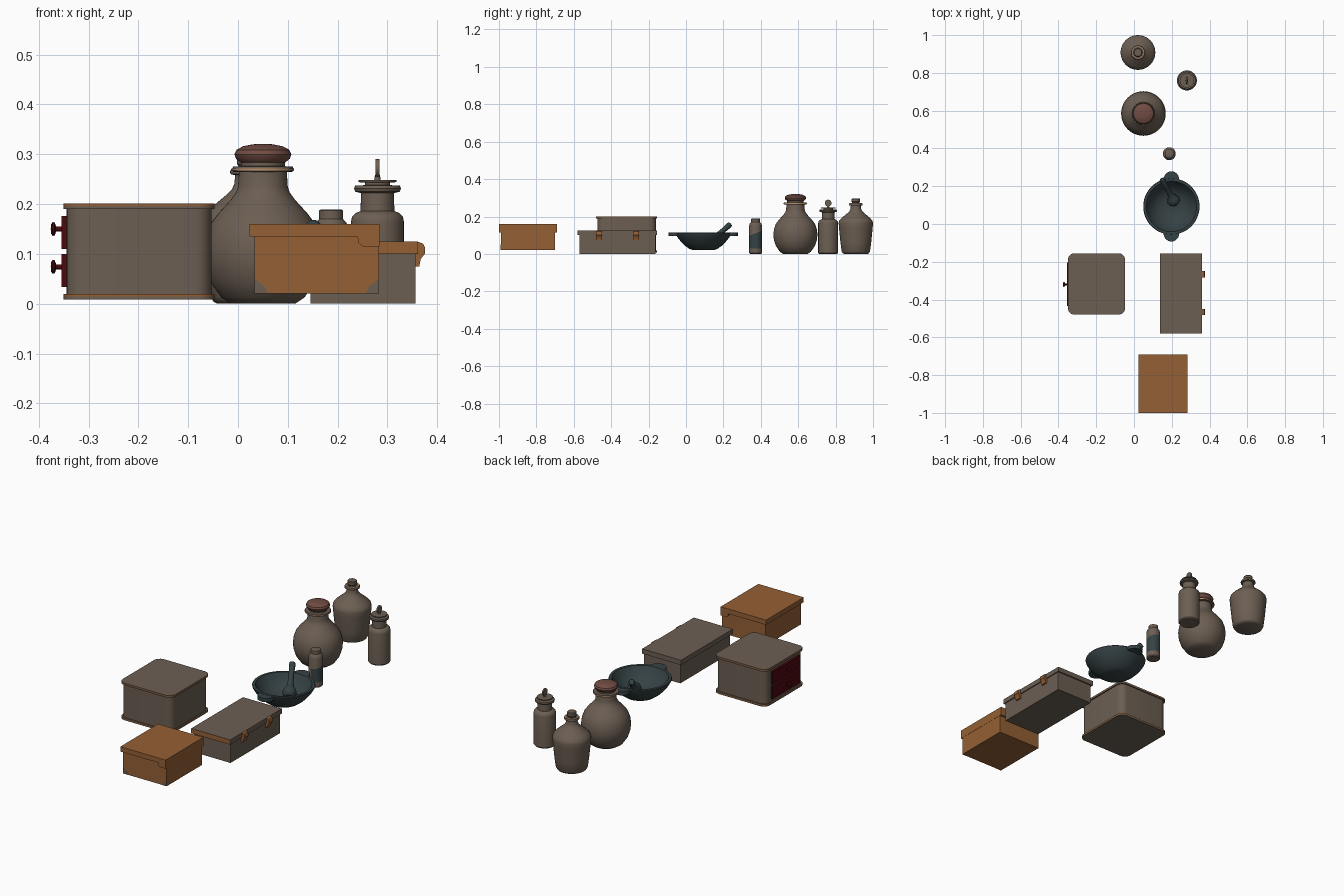
import bpy, bmesh, math
from mathutils import Vector

if "Cube" in bpy.data.objects:
    bpy.data.objects.remove(bpy.data.objects["Cube"])


def material(name, rgb):
    m = bpy.data.materials.new(name)
    m.diffuse_color = (*rgb, 1)
    m.use_nodes = True
    m.node_tree.nodes["Principled BSDF"].inputs["Base Color"].default_value = m.diffuse_color
    return m


CLAY = material("grey_brown", (0.150, 0.114, 0.086))
ORANGE = material("orange_leather", (0.30, 0.115, 0.035))
SLATE = material("dark_slate", (0.036, 0.054, 0.058))
RED = material("dark_red", (0.075, 0.002, 0.004))
CORK = material("red_brown", (0.165, 0.072, 0.056))
TAN = material("pale_tan", (0.50, 0.27, 0.14))


def finish(bm, name, mats, smooth=True):
    bmesh.ops.recalc_face_normals(bm, faces=bm.faces)
    me = bpy.data.meshes.new(name)
    bm.to_mesh(me)
    bm.free()
    ob = bpy.data.objects.new(name, me)
    bpy.context.collection.objects.link(ob)
    for m in mats:
        me.materials.append(m)
    if smooth:
        bpy.ops.object.select_all(action='DESELECT')
        ob.select_set(True)
        bpy.context.view_layer.objects.active = ob
        bpy.ops.object.shade_smooth_by_angle(angle=math.radians(35))
    return ob


def box(name, x, y, z, mat, accent=None, rule=None, round_r=0):
    """Box from ranges; optional rounded upright edges, accent colour where rule(normal) holds."""
    bm = bmesh.new()
    bmesh.ops.create_cube(bm, size=1)
    for v in bm.verts:
        v.co = [(r[0] + r[1]) / 2 + c * (r[1] - r[0]) for c, r in zip(v.co, (x, y, z))]
    if round_r:
        edges = [e for e in bm.edges if abs(e.verts[0].co.z - e.verts[1].co.z) > 1e-5]
        bmesh.ops.bevel(bm, geom=edges, offset=round_r, segments=6, profile=0.5, affect='EDGES')
    bm.normal_update()
    if accent:
        for f in bm.faces:
            f.material_index = int(rule(f.normal))
    return finish(bm, name, [mat, accent or mat], bool(round_r))


def prism(name, pts, offset, mat):
    """Extrude a flat outline of 3D points along an offset."""
    bm = bmesh.new()
    f = bm.faces.new([bm.verts.new(p) for p in pts])
    r = bmesh.ops.extrude_face_region(bm, geom=[f])
    bmesh.ops.translate(bm, vec=offset, verts=[v for v in r['geom'] if isinstance(v, bmesh.types.BMVert)])
    return finish(bm, name, [mat])


def lathe(name, profile, loc, mat, axis=(0, 0, 1), sides=40):
    """Revolve (radius, height) points round a given axis."""
    bm = bmesh.new()
    rows = []
    for r, h in profile:
        n = 1 if r == 0 else sides
        rows.append([bm.verts.new((r * math.cos(2 * math.pi * i / sides),
                                   r * math.sin(2 * math.pi * i / sides), h)) for i in range(n)])
    for a, b in zip(rows, rows[1:]):
        for i in range(sides):
            j = (i + 1) % sides
            q = [a[i % len(a)], a[j % len(a)], b[j % len(b)], b[i % len(b)]]
            bm.faces.new(list(dict.fromkeys(q)))
    ob = finish(bm, name, [mat])
    ob.location = loc
    ob.rotation_mode = 'QUATERNION'
    ob.rotation_quaternion = Vector(axis).to_track_quat('Z', 'Y')
    return ob


def upright(n):
    return abs(n.z) < 0.5


# Drawer cabinet with rounded corners and thin orange edging
box("cabinet_body", (-0.344, -0.053), (-0.474, -0.161), (0.015, 0.195), CLAY, round_r=0.035)
for label, z, trim in (("top", 0.190, 0.196), ("base", 0.008, 0.014)):
    px, py = (-0.35, -0.047), (-0.48, -0.155)
    box("cabinet_" + label, px, py, (z, trim), CLAY, round_r=0.035)
    box(f"cabinet_{label}_edging", px, py, (trim, trim + 0.005), CLAY, ORANGE, upright, 0.035)
for i, z in enumerate((0.034, 0.110)):
    box(f"drawer_{i}", (-0.354, -0.342), (-0.435, -0.205), (z, z + 0.066), RED)
    lathe(f"drawer_knob_{i}", [(0, 0), (0.005, 0), (0.005, 0.012), (0.013, 0.015), (0.014, 0.019),
          (0.010, 0.022), (0, 0.023)], (-0.353, -0.32, z + 0.04), RED, (-1, 0, 0), 20)

# Long box with overhanging lid and two latches
box("long_box_body", (0.146, 0.356), (-0.57, -0.162), (0, 0.102), CLAY)
box("long_box_lid", (0.137, 0.361), (-0.58, -0.155), (0.1, 0.125), CLAY, ORANGE, lambda n: n.y < -0.5)
for i, y in enumerate((-0.466, -0.266)):
    prism(f"latch_{i}", [(px, y - 0.016, pz) for px, pz in (
        (0.355, 0.124), (0.363, 0.124), (0.372, 0.12), (0.375, 0.114), (0.375, 0.1),
        (0.367, 0.09), (0.364, 0.075), (0.355, 0.075))], (0, 0.032, 0), ORANGE)

# Orange chest: body, stepped lid, corner plates
box("chest_body", (0.033, 0.283), (-0.99, -0.70), (0.02, 0.137), ORANGE)
prism("chest_lid", [(px, -1.0, pz) for px, pz in (
    (0.023, 0.16), (0.284, 0.16), (0.284, 0.115), (0.25, 0.115), (0.242, 0.122),
    (0.240, 0.135), (0.023, 0.135))], (0, 0.31, 0), ORANGE)
for i, (x, s) in enumerate(((0.033, 1), (0.283, -1))):
    prism(f"chest_corner_plate_{i}", [(x, -0.99, 0.02), (x + s * 0.027, -0.99, 0.02),
          (x + s * 0.02, -0.99, 0.035), (x, -0.99, 0.05)], (0, -0.001, 0), CLAY)

# Mortar bowl, two lugs and pestle
bx, by = 0.198, 0.093
lathe("mortar_bowl", [(0, 0.02), (0.055, 0.02), (0.075, 0.027), (0.1, 0.045), (0.12, 0.065), (0.137, 0.087),
      (0.147, 0.104), (0.149, 0.111), (0.147, 0.115), (0.134, 0.115), (0.122, 0.092),
      (0.1, 0.063), (0.07, 0.042), (0.035, 0.034), (0, 0.032)], (bx, by, 0), SLATE, sides=48)
for i, s in enumerate((1, -1)):
    arc = [math.pi * k / 12 for k in range(13)]
    prism(f"mortar_lug_{i}", [(bx + 0.042 * math.cos(a), by + s * (0.14 + 0.046 * math.sin(a)), 0.095)
          for a in arc], (0, 0, 0.019), SLATE)
foot, tip = Vector((0.22, 0.105, 0.045)), Vector((0.147, 0.238, 0.16))
length = (tip - foot).length
lathe("pestle", [(0, 0), (0.02, 0.004), (0.031, 0.016), (0.034, 0.03), (0.028, 0.045), (0.018, 0.06),
      (0.014, 0.08), (0.013, 0.13), (0.016, length - 0.012), (0.013, length - 0.003), (0, length)],
      foot, SLATE, tip - foot, 24)

# Small vial with a wrapped label
vx, vy = 0.187, 0.372
lathe("vial", [(0, 0), (0.03, 0), (0.034, 0.005), (0.034, 0.15), (0.031, 0.162), (0.024, 0.17),
      (0.024, 0.187), (0.021, 0.189), (0, 0.189)], (vx, vy, 0), CLAY, sides=32)
bm = bmesh.new()
cols = []
for k in range(21):
    a = math.radians(-95 + 10 * k)
    top = 0.11 + 0.013 * math.sin(a)
    cols.append([bm.verts.new((vx + 0.035 * math.cos(a), vy + 0.035 * math.sin(a), z)) for z in (0.03, top)])
for a, b in zip(cols, cols[1:]):
    bm.faces.new((a[0], b[0], b[1], a[1]))
finish(bm, "vial_label", [SLATE])

# Round flask with stopper
fx, fy = 0.05, 0.585
lathe("round_flask", [(0, 0), (0.065, 0), (0.083, 0.012), (0.104, 0.042), (0.115, 0.075), (0.118, 0.105),
      (0.114, 0.135), (0.104, 0.162), (0.088, 0.183), (0.065, 0.208), (0.054, 0.223), (0.05, 0.235),
      (0.048, 0.264), (0.06, 0.265), (0.062, 0.269), (0.06, 0.275), (0.044, 0.276),
      (0.044, 0.285), (0, 0.285)], (fx, fy, 0), CLAY, sides=48)
lathe("round_flask_stopper", [(0, 0.283), (0.044, 0.283), (0.054, 0.291), (0.057, 0.3), (0.053, 0.309),
      (0.04, 0.316), (0.02, 0.32), (0, 0.321)], (fx, fy, 0), CORK)
lathe("round_flask_band", [(0.061, 0.267), (0.0626, 0.267), (0.0626, 0.271), (0.061, 0.271)], (fx, fy, 0), TAN)

# Straight jar with a disc-handled stopper
jx, jy = 0.28, 0.76
lathe("straight_jar", [(0, 0), (0.048, 0), (0.053, 0.006), (0.053, 0.165), (0.051, 0.175), (0.044, 0.182),
      (0.034, 0.186), (0.033, 0.222), (0.045, 0.225), (0.047, 0.231), (0.045, 0.237), (0.025, 0.238),
      (0.025, 0.243), (0.038, 0.244), (0.038, 0.248), (0, 0.248)], (jx, jy, 0), CLAY)
lathe("straight_jar_stem", [(0, 0.246), (0.007, 0.246), (0.005, 0.258), (0, 0.258)], (jx, jy, 0), CLAY, sides=16)
lathe("straight_jar_handle", [(0, -0.004), (0.018, -0.004), (0.018, 0.004), (0, 0.004)],
      (jx, jy, 0.272), CLAY, (1, 0, 0), 28)

# Tapered bottle
tx, ty = 0.021, 0.908
lathe("tapered_bottle", [(0, 0), (0.062, 0), (0.07, 0.004), (0.076, 0.014), (0.082, 0.06), (0.09, 0.14),
      (0.092, 0.165), (0.089, 0.178), (0.075, 0.193), (0.045, 0.218), (0.033, 0.23), (0.028, 0.242),
      (0.027, 0.258), (0.036, 0.26), (0.037, 0.265), (0.035, 0.27), (0.02, 0.271), (0.02, 0.276),
      (0.023, 0.28), (0.023, 0.293), (0.02, 0.297), (0, 0.297)], (tx, ty, 0), CLAY)
lathe("tapered_bottle_band", [(0.03, 0.2705), (0.034, 0.2705), (0.034, 0.2715), (0.03, 0.2715)],
      (tx, ty, 0), TAN)
